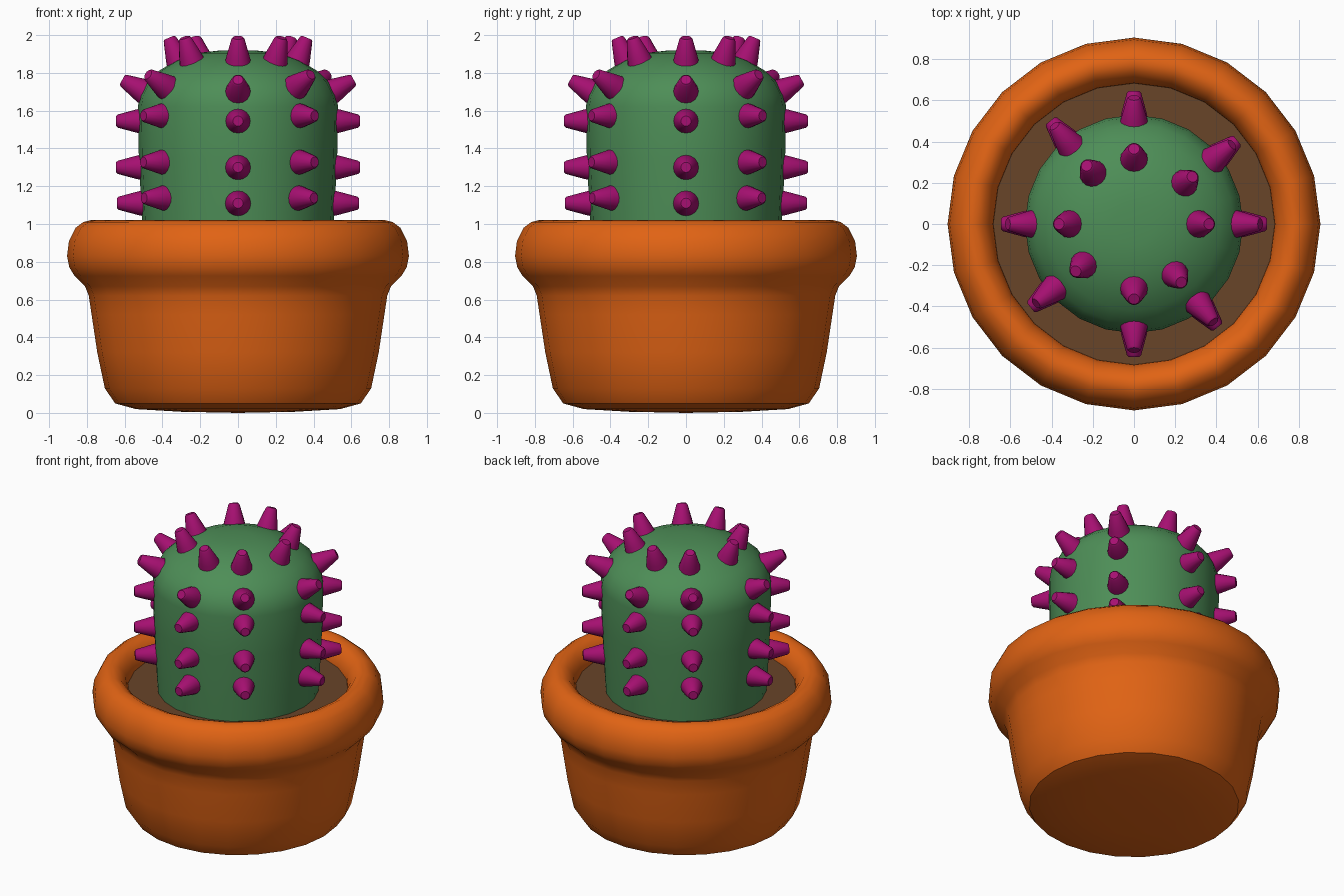
import bpy, bmesh
from math import sin, cos, pi, radians
from mathutils import Vector

if "Cube" in bpy.data.objects:
    bpy.data.objects.remove(bpy.data.objects["Cube"])


def material(name, rgb):
    m = bpy.data.materials.new(name)
    m.diffuse_color = (*rgb, 1)
    m.use_nodes = True
    m.node_tree.nodes["Principled BSDF"].inputs["Base Color"].default_value = m.diffuse_color
    return m


TERRACOTTA = material("terracotta", (0.75, 0.125, 0.007))
GREEN = material("green", (0.075, 0.27, 0.095))
SOIL = material("soil", (0.14, 0.058, 0.022))
MAGENTA = material("magenta", (0.38, 0.005, 0.165))


def finish(bm, name, mat, angle):
    bmesh.ops.remove_doubles(bm, verts=bm.verts, dist=1e-5)
    me = bpy.data.meshes.new(name)
    bm.to_mesh(me)
    bm.free()
    me.materials.append(mat)
    ob = bpy.data.objects.new(name, me)
    bpy.context.collection.objects.link(ob)
    bpy.ops.object.select_all(action='DESELECT')
    bpy.context.view_layer.objects.active = ob
    ob.select_set(True)
    bpy.ops.object.shade_smooth_by_angle(angle=radians(angle))
    return ob


def lathe(bm, profile, sides, frame=None):
    """Spin (radius, height) points round z; frame maps them elsewhere."""
    rings = []
    for r, z in profile:
        ring = []
        for i in range(sides):
            a = 2 * pi * i / sides
            p = Vector((r * cos(a), r * sin(a), z))
            ring.append(bm.verts.new(frame(p) if frame else p))
            if r == 0:
                ring *= sides
                break
        rings.append(ring)
    for lo, hi in zip(rings, rings[1:]):
        for i in range(sides):
            j = (i + 1) % sides
            quad = list(dict.fromkeys((lo[i], lo[j], hi[j], hi[i])))
            bm.faces.new(quad)


def turned(name, profile, sides, mat, angle):
    bm = bmesh.new()
    lathe(bm, profile, sides)
    return finish(bm, name, mat, angle)


# Pot with rolled rim and slightly domed underside
turned("pot", [(0, 0), (0.3, 0.006), (0.54, 0.02), (0.65, 0.05),
               (0.705, 0.13), (0.745, 0.32), (0.775, 0.52), (0.79, 0.62),
               (0.81, 0.67), (0.865, 0.725), (0.893, 0.77), (0.905, 0.83),
               (0.895, 0.91), (0.86, 0.98), (0.82, 1.01), (0.78, 1.02),
               (0.735, 1.0), (0.70, 0.955), (0.685, 0.91), (0.68, 0.86)],
       24, TERRACOTTA, 40)

# Soil
turned("soil", [(0.69, 0.895), (0, 0.895)], 24, SOIL, 30)

# Cactus body with domed top
turned("cactus_body", [(0.50, 0.88), (0.51, 1.05), (0.525, 1.35), (0.53, 1.62),
                       (0.52, 1.68), (0.485, 1.75), (0.42, 1.81), (0.33, 1.865),
                       (0.22, 1.905), (0.1, 1.918), (0, 1.92)], 24, GREEN, 40)

# Spines: rows of (base radius from axis, height, upward tilt in degrees)
ROWS = [(0.495, 1.11, 0), (0.50, 1.30, 0), (0.50, 1.545, 0),
        (0.485, 1.695, 28), (0.31, 1.84, 68)]
SPINE = [(0, 0), (0.07, 0), (0.061, 0.04), (0.035, 0.136), (0.027, 0.145), (0, 0.145)]

bm = bmesh.new()
for k in range(8):
    diagonal = k % 2
    az = radians(k * 45 - 6 * diagonal)
    for r, z, tilt in ROWS:
        t = radians(tilt)
        out = Vector((cos(t) * cos(az), cos(t) * sin(az), sin(t)))
        side = Vector((-sin(az), cos(az), 0))
        up = out.cross(side)
        lift = 0.028 if diagonal and tilt < 60 else 0.012 * (tilt > 60)
        base = Vector((r * cos(az), r * sin(az), z + lift))
        lathe(bm, SPINE, 16,
              lambda p: base + side * p.x + up * p.y + out * p.z)
finish(bm, "spines", MAGENTA, 35)
